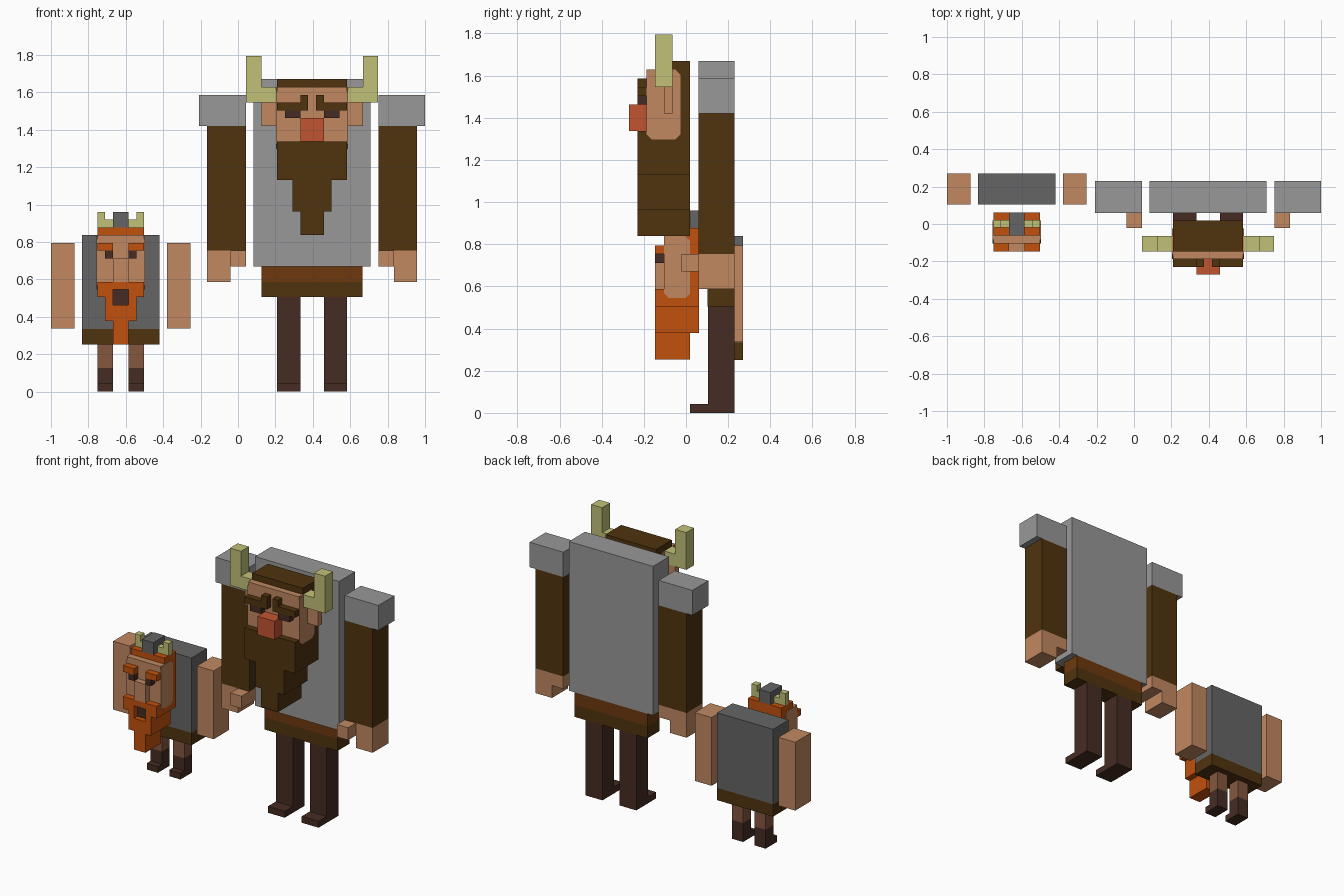
import bpy, bmesh

cube = bpy.data.objects.get("Cube")
if cube:
    bpy.data.objects.remove(cube, do_unlink=True)


def material(name, rgb):
    """Flat material from an sRGB 0-255 colour."""
    lin = [((c / 255 + 0.055) / 1.055) ** 2.4 if c > 10 else c / 255 / 12.92 for c in rgb]
    m = bpy.data.materials.new(name)
    m.use_nodes = True
    m.diffuse_color = (*lin, 1)
    bsdf = next(n for n in m.node_tree.nodes if n.type == 'BSDF_PRINCIPLED')
    bsdf.inputs["Base Color"].default_value = (*lin, 1)
    return m


GREY = material("light_grey", (152, 152, 152))
DARK_GREY = material("dark_grey", (101, 101, 101))
SKIN = material("skin", (193, 136, 97))
TAN = material("shin_brown", (133, 87, 62))
BROWN = material("dark_brown", (80, 51, 15))
BELT = material("belt_brown", (110, 57, 13))
BOOT = material("boot_brown", (70, 44, 35))
ORANGE = material("orange", (194, 81, 14))
HORN = material("horn_yellow", (193, 193, 120))
NOSE = material("red_nose", (194, 85, 48))

prefix, centre = "", 0.0


def prism(name, mat, profile, lo, hi, axis='Y', sign=1):
    """Extrude a profile: (x, z) points along Y, or (y, z) points along X."""
    bm = bmesh.new()

    def ring(d):
        pts = [(a, d, b) if axis == 'Y' else (d, a, b) for a, b in profile]
        return [bm.verts.new((centre + sign * x, y, z)) for x, y, z in pts]
    r0, r1 = ring(lo), ring(hi)
    bm.faces.new(r0)
    bm.faces.new(r1[::-1])
    n = len(r0)
    for i in range(n):
        j = (i + 1) % n
        bm.faces.new((r0[i], r1[i], r1[j], r0[j]))
    bmesh.ops.recalc_face_normals(bm, faces=bm.faces)
    me = bpy.data.meshes.new(prefix + name)
    bm.to_mesh(me)
    bm.free()
    me.materials.append(mat)
    ob = bpy.data.objects.new(prefix + name, me)
    bpy.context.collection.objects.link(ob)


def rect(a0, a1, b0, b1):
    return [(a0, b0), (a1, b0), (a1, b1), (a0, b1)]


def block(name, mat, half, y, z):
    """Centred box of half width `half`."""
    prism(name, mat, rect(-half, half, *z), *y)


def pair(name, mat, profile, lo, hi, axis='Y'):
    """Left and right mirrored prisms."""
    prism("left_" + name, mat, profile, lo, hi, axis)
    prism("right_" + name, mat, profile, lo, hi, axis, -1)


def pair_box(name, mat, x, y, z):
    pair(name, mat, rect(*x, *z), *y)


def symmetric(half):
    """Close a half silhouette by mirroring it across x = 0."""
    return half + [(-x, z) for x, z in reversed(half)]


def chamfered(y0, y1, z0, z1, c):
    return [(y0 + c, z0), (y1 - c, z0), (y1, z0 + c), (y1, z1 - c),
            (y1 - c, z1), (y0 + c, z1), (y0, z1 - c), (y0, z0 + c)]


# ---- Large figure ----
prefix, centre = "large_", 0.396
BODY = (0.06, 0.23)

# Body and belt
block("tunic", GREY, 0.312, BODY, (0.67, 1.67))
block("belt", BELT, 0.27, (0.102, 0.23), (0.587, 0.67))
block("tunic_hem", BROWN, 0.27, (0.102, 0.23), (0.505, 0.587))

# Legs with feet
pair("leg", BOOT, [(0.02, 0), (0.23, 0), (0.23, 0.505), (0.105, 0.505),
                   (0.105, 0.043), (0.02, 0.043)], 0.063, 0.188, 'X')

# Arms
pair_box("shoulder_pad", GREY, (0.354, 0.604), BODY, (1.42, 1.587))
pair_box("arm", BROWN, (0.354, 0.561), BODY, (0.753, 1.42))
pair_box("hand", SKIN, (0.437, 0.561), BODY, (0.587, 0.753))
pair_box("thumb", SKIN, (0.354, 0.437), (-0.022, 0.23), (0.67, 0.753))

# Head
block("hair", BROWN, 0.188, (-0.147, 0.02), (1.338, 1.67))
block("face", SKIN, 0.188, (-0.188, -0.147), (1.338, 1.628))
pair("cheek", SKIN, chamfered(-0.188, -0.025, 1.298, 1.628, 0.025), 0.18, 0.193, 'X')
pair_box("ear", SKIN, (0.188, 0.271), (-0.105, -0.064), (1.42, 1.545))
pair("horn", HORN, [(0.188, 1.545), (0.353, 1.545), (0.353, 1.795), (0.271, 1.795),
                    (0.271, 1.628), (0.188, 1.628)], -0.147, -0.064)

# Facial features
FRONT = (-0.23, -0.188)
pair("eyebrow", BROWN, [(0.021, 1.503), (0.188, 1.503), (0.188, 1.545), (0.063, 1.545),
                        (0.063, 1.587), (0.021, 1.587)], *FRONT)
pair_box("eye", BOOT, (0.063, 0.146), FRONT, (1.462, 1.503))
block("nose", NOSE, 0.063, (-0.27, -0.188), (1.338, 1.462))
prism("beard", BROWN, symmetric([(0.063, 0.838), (0.063, 0.963), (0.105, 0.963), (0.105, 1.13),
                                 (0.188, 1.13), (0.188, 1.338)]), -0.23, 0.02)

# ---- Small figure ----
prefix, centre = "small_", -0.627
BODY = (0.105, 0.27)

# Body and belt
block("tunic", DARK_GREY, 0.208, BODY, (0.335, 0.838))
block("belt", BROWN, 0.208, BODY, (0.252, 0.335))

# Legs and boots
pair_box("shin", TAN, (0.042, 0.125), (0.148, 0.23), (0.127, 0.252))
pair("boot", BOOT, [(0.107, 0), (0.23, 0), (0.23, 0.127), (0.148, 0.127),
                    (0.148, 0.042), (0.107, 0.042)], 0.042, 0.125, 'X')

# Arms
pair_box("arm", SKIN, (0.248, 0.373), BODY, (0.337, 0.795))

# Head
block("hair", ORANGE, 0.125, (-0.062, 0.062), (0.587, 0.878))
block("face", SKIN, 0.125, (-0.104, -0.062), (0.587, 0.838))
pair("cheek", SKIN, chamfered(-0.104, 0.02, 0.545, 0.838, 0.022), 0.118, 0.129, 'X')
block("crest", DARK_GREY, 0.042, (-0.062, 0.062), (0.878, 0.96))
pair("horn", HORN, [(0.042, 0.878), (0.125, 0.878), (0.125, 0.96), (0.083, 0.96),
                    (0.083, 0.919), (0.042, 0.919)], -0.02, 0.022)

# Facial features
FRONT = (-0.146, -0.104)
pair_box("eyebrow", ORANGE, (0.042, 0.125), FRONT, (0.753, 0.795))
pair_box("eye", BOOT, (0.042, 0.083), FRONT, (0.712, 0.753))
block("nose", SKIN, 0.042, FRONT, (0.587, 0.712))

# Beard with a recessed mouth
steps = [(0.083, 0.378), (0.083, 0.505), (0.125, 0.505)]
prism("beard_back", ORANGE, symmetric(steps + [(0.125, 0.587)]), -0.104, 0.062)
prism("beard_front", ORANGE, symmetric(steps + [(0.125, 0.546), (0.042, 0.546),
                                                (0.042, 0.462)]), *FRONT)
block("moustache", ORANGE, 0.125, FRONT, (0.546, 0.587))
block("mouth", BOOT, 0.042, (-0.11, -0.104), (0.462, 0.546))
block("beard_tip", ORANGE, 0.042, (-0.146, 0.02), (0.253, 0.378))
